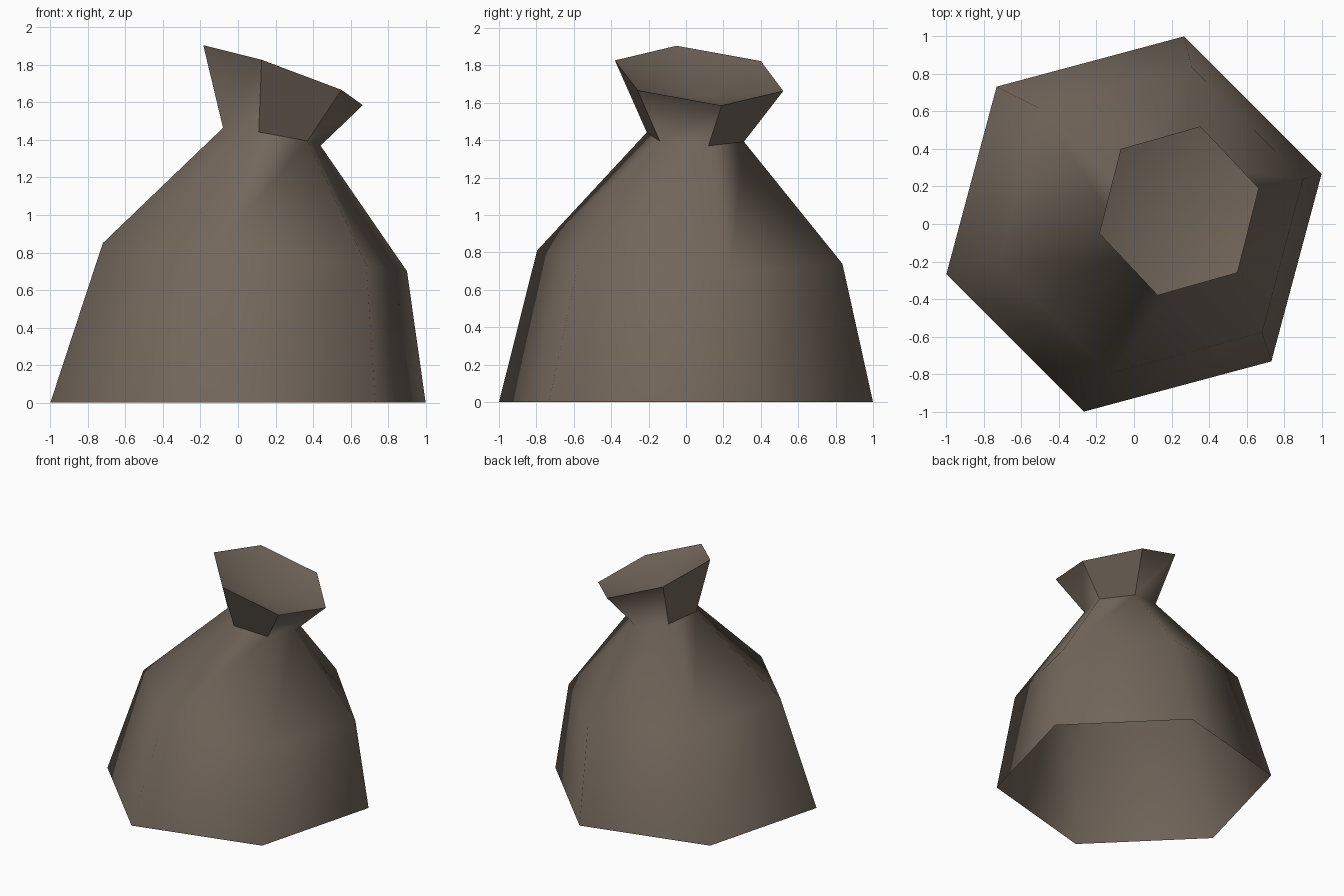
import bpy, bmesh, math

if "Cube" in bpy.data.objects:
    bpy.data.objects.remove(bpy.data.objects["Cube"])

SIDES = 6
# Tilted hexagon rings: centre x, y, z, radius x, radius y, slope in x, slope in y
RINGS = [
    (0.00, 0.00, 0.000, 1.035, 1.035, 0.0, 0.0),         # open base
    (0.09, 0.02, 0.775, 0.839, 0.845, -0.087, -0.020),   # shoulder
    (0.18, 0.05, 1.417, 0.269, 0.269, -0.169, -0.051),   # tied neck
    (0.24, 0.07, 1.745, 0.440, 0.466, -0.350, -0.093),   # flared mouth
]
RECESS = 0.12  # depth of the hollow in the mouth

cloth = bpy.data.materials.new("brown sackcloth")
cloth.diffuse_color = (0.17, 0.135, 0.105, 1)
cloth.use_nodes = True
cloth.node_tree.nodes["Principled BSDF"].inputs["Base Color"].default_value = cloth.diffuse_color


def add_ring(bm, cx, cy, cz, rx, ry, sx, sy):
    ring = []
    for i in range(SIDES):
        a = math.radians(15 + 360 / SIDES * i)
        dx, dy = rx * math.cos(a), ry * math.sin(a)
        ring.append(bm.verts.new((cx + dx, cy + dy, cz + sx * dx + sy * dy)))
    return ring


bm = bmesh.new()
rings = [add_ring(bm, *r) for r in RINGS]
sharp = []

# Walls of the sack, open below; every second panel of the mouth is a crisp fold
for level, (low, high) in enumerate(zip(rings, rings[1:])):
    for i in range(SIDES):
        j = (i + 1) % SIDES
        face = bm.faces.new((low[i], low[j], high[j], high[i]))
        if level == 2 and i % 2 == 0:
            sharp += face.edges

# Hollow in the mouth, a shallow dish sloping to the middle
rim = rings[-1]
sx, sy = RINGS[-1][5:]
middle = bm.verts.new((0.24 + RECESS * sx, 0.07 + RECESS * sy, 1.745 - RECESS))
for i in range(SIDES):
    j = (i + 1) % SIDES
    bm.faces.new((rim[i], rim[j], middle))
    sharp.append(bm.edges.get((rim[i], rim[j])))

for face in bm.faces:
    face.smooth = True
for edge in sharp:
    edge.smooth = False

mesh = bpy.data.meshes.new("sack")
bm.to_mesh(mesh)
bm.free()
mesh.materials.append(cloth)
sack = bpy.data.objects.new("sack", mesh)
bpy.context.collection.objects.link(sack)
